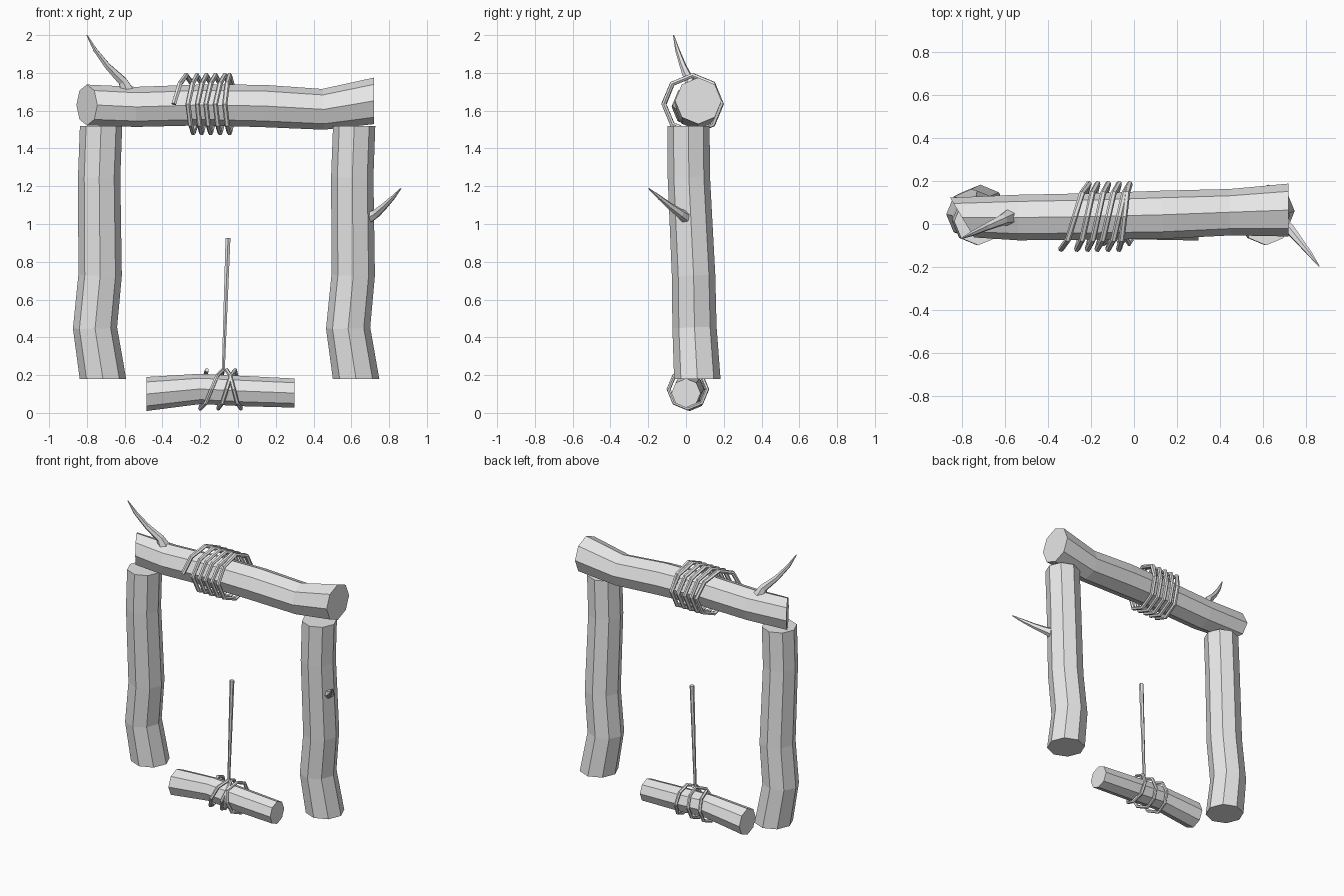
import bpy
import bmesh
import math
from mathutils import Vector

cube = bpy.data.objects.get("Cube")
if cube:
    bpy.data.objects.remove(cube, do_unlink=True)

wood = bpy.data.materials.new("plain grey")
wood.use_nodes = True
GREY = (0.8, 0.8, 0.8, 1)
wood.diffuse_color = GREY
wood.node_tree.nodes["Principled BSDF"].inputs["Base Color"].default_value = GREY


def tube(name, path, radii, sides=8, start=None, end=None):
    """Capped tube along a path; start and end override the end ring normals."""
    pts = [Vector(p) for p in path]
    bm = bmesh.new()
    rings = []
    normal = None
    for i, p in enumerate(pts):
        t = (pts[min(i + 1, len(pts) - 1)] - pts[max(i - 1, 0)]).normalized()
        if i == 0 and start:
            t = Vector(start).normalized()
        if i == len(pts) - 1 and end:
            t = Vector(end).normalized()
        if normal is None:
            normal = Vector((0, 1, 0)) if abs(t.y) < 0.9 else Vector((0, 0, 1))
        normal = (normal - t * normal.dot(t)).normalized()
        side = t.cross(normal)
        ring = []
        for k in range(sides):
            a = math.tau * k / sides
            ring.append(bm.verts.new(p + radii[i] * (normal * math.cos(a) + side * math.sin(a))))
        rings.append(ring)
    for lo, hi in zip(rings, rings[1:]):
        for k in range(sides):
            n = (k + 1) % sides
            bm.faces.new((lo[k], lo[n], hi[n], hi[k]))
    bm.faces.new(rings[0][::-1])
    bm.faces.new(rings[-1])
    bmesh.ops.recalc_face_normals(bm, faces=bm.faces)
    mesh = bpy.data.meshes.new(name)
    bm.to_mesh(mesh)
    bm.free()
    mesh.materials.append(wood)
    obj = bpy.data.objects.new(name, mesh)
    bpy.context.collection.objects.link(obj)
    return obj


def coil(name, knots, cy, cz, radius, phase, thick, steps=4):
    """Rope wound about the x axis; knots give x after every half turn."""
    path = []
    for i in range((len(knots) - 1) * steps + 1):
        j, f = divmod(i / steps, 1)
        a, b = knots[int(j)], knots[min(int(j) + 1, len(knots) - 1)]
        ang = phase + math.pi * i / steps
        path.append((a + (b - a) * f, cy - radius * math.cos(ang), cz + radius * math.sin(ang)))
    return tube(name, path, [thick] * len(path), 6)


# Two matching upright posts
UP = (0, 0, 1)
for name, dx in (("right_post", 0), ("left_post", 1.34)):
    tube(name,
         [(-0.715 + dx, 0.06, 0.18), (-0.757 + dx, 0.045, 0.45), (-0.73 + dx, 0.04, 0.73),
          (-0.735 + dx, 0.015, 1.25), (-0.725 + dx, 0.013, 1.52)],
         [0.123, 0.117, 0.115, 0.112, 0.112], start=UP, end=UP)

# Crossbeam with a slanted right end
tube("crossbeam",
     [(-0.8, 0.03, 1.63), (-0.54, 0.03, 1.62), (-0.2, 0.035, 1.63),
      (0.13, 0.043, 1.625), (0.45, 0.055, 1.607), (0.72, 0.065, 1.652)],
     [0.108, 0.106, 0.108, 0.112, 0.108, 0.123], start=(1, 0.6, 0), end=(1, 0, 0))

# Twigs on the beam and the left post
tube("beam_twig",
     [(-0.585, 0.03, 1.7), (-0.61, 0.02, 1.755), (-0.69, -0.015, 1.835),
      (-0.755, -0.045, 1.92), (-0.8, -0.066, 2.0)],
     [0.04, 0.027, 0.018, 0.012, 0.003], 6)
tube("post_twig",
     [(0.69, 0.0, 1.035), (0.73, -0.03, 1.055), (0.775, -0.085, 1.095),
      (0.82, -0.14, 1.14), (0.862, -0.197, 1.188)],
     [0.034, 0.025, 0.018, 0.012, 0.003], 6)

# Rope wound round the crossbeam
coil("beam_rope",
     [-0.34, -0.21, -0.265, -0.17, -0.215, -0.12, -0.17, -0.07, -0.12, -0.02, -0.07, -0.02],
     0.035, 1.635, 0.152, 0, 0.014)

# Hanging log, its rope loops and the rope end above it
tube("hanging_log",
     [(-0.485, 0.02, 0.1), (-0.2, 0.015, 0.127), (0.04, 0.008, 0.115), (0.3, 0, 0.105)],
     [0.09, 0.08, 0.08, 0.077], start=(1, 0, 0), end=(1, 0, 0))
coil("log_rope", [-0.165, -0.2, -0.08, -0.105, -0.015, 0.015, -0.06],
     0.01, 0.125, 0.102, -math.pi / 2 - math.pi, 0.011)
tube("rope_end", [(-0.078, 0.01, 0.22), (-0.053, 0.01, 0.925)], [0.009, 0.015], 6)
